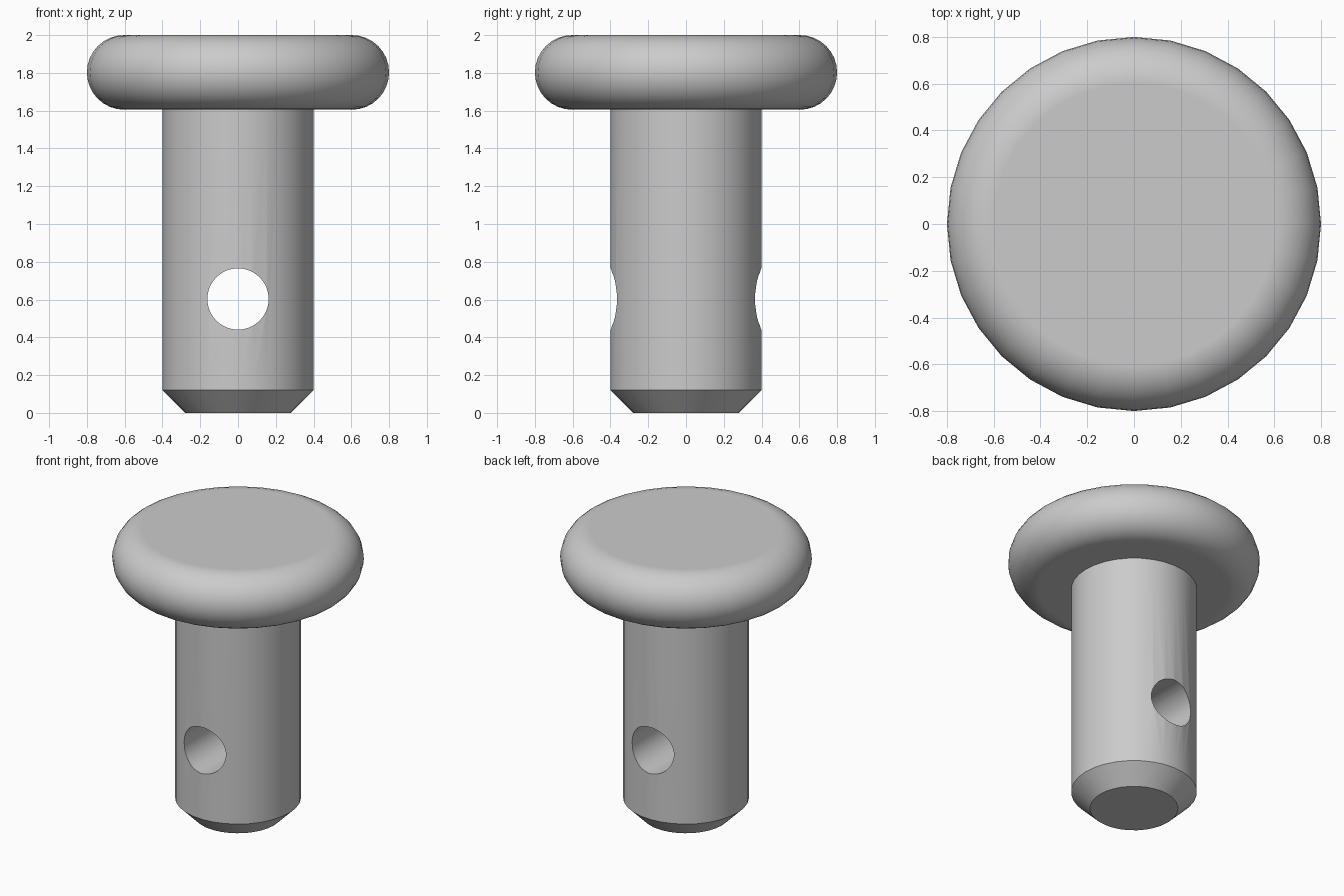
import bpy
import math
from math import pi, sin, cos

SIDES = 32

cube = bpy.data.objects.get("Cube")
if cube:
    bpy.data.objects.remove(cube, do_unlink=True)

# Plain grey metal
metal = bpy.data.materials.new("grey_metal")
metal.use_nodes = True
metal.diffuse_color = (0.6, 0.6, 0.6, 1)
metal.node_tree.nodes["Principled BSDF"].inputs["Base Color"].default_value = (0.6, 0.6, 0.6, 1)


def lathe(name, profile):
    """Closed solid of revolution about z from (radius, height) points, bottom to top."""
    n = len(profile)
    verts = [(r * cos(2 * pi * s / SIDES), r * sin(2 * pi * s / SIDES), z)
             for r, z in profile for s in range(SIDES)]
    faces = [(k * SIDES + s, k * SIDES + (s + 1) % SIDES,
              (k + 1) * SIDES + (s + 1) % SIDES, (k + 1) * SIDES + s)
             for k in range(n - 1) for s in range(SIDES)]
    faces.append(tuple(reversed(range(SIDES))))
    faces.append(tuple(range((n - 1) * SIDES, n * SIDES)))
    mesh = bpy.data.meshes.new(name)
    mesh.from_pydata(verts, [], faces)
    mesh.materials.append(metal)
    obj = bpy.data.objects.new(name, mesh)
    bpy.context.collection.objects.link(obj)
    return obj


def activate(obj):
    bpy.ops.object.select_all(action='DESELECT')
    obj.select_set(True)
    bpy.context.view_layer.objects.active = obj


# Head: disc with a fully rounded rim
rim, mid, radius, steps = 0.1975, 1.8025, 0.8, 16
arc = [-pi / 2 + pi * k / steps for k in range(steps + 1)]
head = lathe("head", [(radius - rim + rim * cos(a), mid + rim * sin(a)) for a in arc])
activate(head)
bpy.ops.object.shade_smooth_by_angle(angle=math.radians(30))
weighted = head.modifiers.new("flat_caps", 'WEIGHTED_NORMAL')
weighted.keep_sharp = True

# Shaft: cylinder with a chamfered tip
shaft = lathe("shaft", [(0.28, 0), (0.4, 0.12), (0.4, 1.65)])

# Cross hole through the shaft, front to back
bpy.ops.mesh.primitive_cylinder_add(vertices=48, radius=0.162, depth=1.2,
                                    location=(0, 0, 0.603), rotation=(pi / 2, 0, 0))
cutter = bpy.context.object
cutter.name = "hole_cutter"
cutter.data.materials.append(metal)
cut = shaft.modifiers.new("cross_hole", 'BOOLEAN')
cut.object = cutter
cut.operation = 'DIFFERENCE'
cut.solver = 'EXACT'
activate(shaft)
bpy.ops.object.modifier_apply(modifier=cut.name)
bpy.data.objects.remove(cutter, do_unlink=True)
activate(shaft)
bpy.ops.object.shade_smooth_by_angle(angle=math.radians(30))
